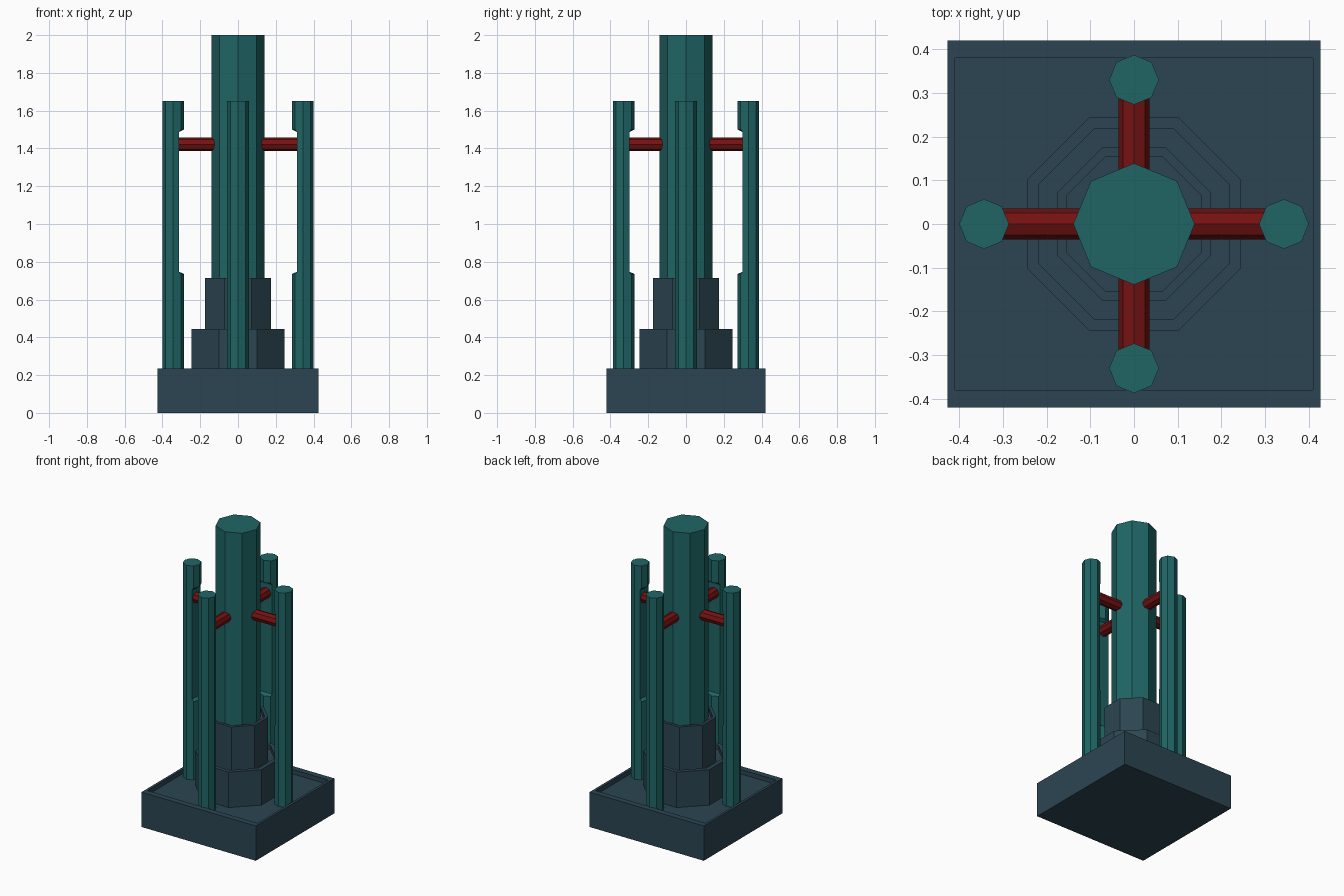
import bpy, bmesh
from math import pi, cos, sin
from mathutils import Matrix, Vector

if "Cube" in bpy.data.objects:
    bpy.data.objects.remove(bpy.data.objects["Cube"])


def material(name, rgb):
    m = bpy.data.materials.new(name)
    m.diffuse_color = (*rgb, 1)
    m.use_nodes = True
    m.node_tree.nodes["Principled BSDF"].inputs["Base Color"].default_value = m.diffuse_color
    return m


SLATE = material("slate", (0.025, 0.060, 0.085))
TEAL = material("teal", (0.014, 0.130, 0.130))
RED = material("dark_red", (0.18, 0.006, 0.006))


def octagon(r, z, flat=False):
    """Octagon ring; flat=True puts flats on the axes with r as the apothem."""
    turn = pi / 8 if flat else 0
    r = r / cos(pi / 8) if flat else r
    return [Vector((r * cos(i * pi / 4 + turn), r * sin(i * pi / 4 + turn), z)) for i in range(8)]


def rectangle(x, y, z):
    return [Vector(p) for p in ((-x, -y, z), (x, -y, z), (x, y, z), (-x, y, z))]


def loft(name, rings, mat, matrix=Matrix()):
    """Skin a stack of rings and cap both ends."""
    bm = bmesh.new()
    rows = [[bm.verts.new(matrix @ p) for p in ring] for ring in rings]
    for a, b in zip(rows, rows[1:]):
        n = len(a)
        for i in range(n):
            j = (i + 1) % n
            bm.faces.new((a[i], a[j], b[j], b[i]))
    bm.faces.new(rows[0][::-1])
    bm.faces.new(rows[-1])
    bmesh.ops.recalc_face_normals(bm, faces=bm.faces)
    mesh = bpy.data.meshes.new(name)
    bm.to_mesh(mesh)
    bm.free()
    mesh.materials.append(mat)
    ob = bpy.data.objects.new(name, mesh)
    bpy.context.collection.objects.link(ob)
    return ob


def notched(ring, cut=0.03, side=0.0445):
    """Shave the ring flat on its -x (inward) side."""
    out = []
    for p in ring:
        if p.x < -cut:
            y = 0 if abs(p.y) < 0.01 else (side if p.y > 0 else -side)
            p = Vector((-cut, y, p.z))
        out.append(p)
    return out


# Square base with a shallow tray on top
FLOOR = 0.205
loft("base", [rectangle(0.427, 0.42, 0), rectangle(0.427, 0.42, 0.235),
              rectangle(0.41, 0.38, 0.235), rectangle(0.41, 0.38, FLOOR)], SLATE)

# Two octagonal plinth tiers with raised rims
for name, outer, inner, bottom, top in (("lower_tier", 0.245, 0.218, FLOOR, 0.445),
                                        ("upper_tier", 0.175, 0.155, 0.415, 0.715)):
    loft(name, [octagon(outer, bottom, True), octagon(outer, top, True),
                octagon(inner, top, True), octagon(inner, top - 0.03, True)], SLATE)

# Central column
loft("column", [octagon(0.139, 0.685), octagon(0.139, 2.0)], TEAL)

# Four notched posts, each with a strut to the column
for i, (side, dist) in enumerate((("right", 0.343), ("back", 0.33), ("left", 0.343), ("front", 0.33))):
    spin = Matrix.Rotation(i * pi / 2, 4, 'Z')
    r = 0.057
    loft(side + "_post", [octagon(r, FLOOR), octagon(r, 0.735), notched(octagon(r, 0.748)),
                          notched(octagon(r, 1.487)), octagon(r, 1.50), octagon(r, 1.65)],
         TEAL, spin @ Matrix.Translation((dist, 0, 0)))
    loft(side + "_strut", [octagon(0.036, 0.11), octagon(0.036, dist - 0.02)], RED,
         spin @ Matrix.Translation((0, 0, 1.422)) @ Matrix.Rotation(pi / 2, 4, 'Y'))
